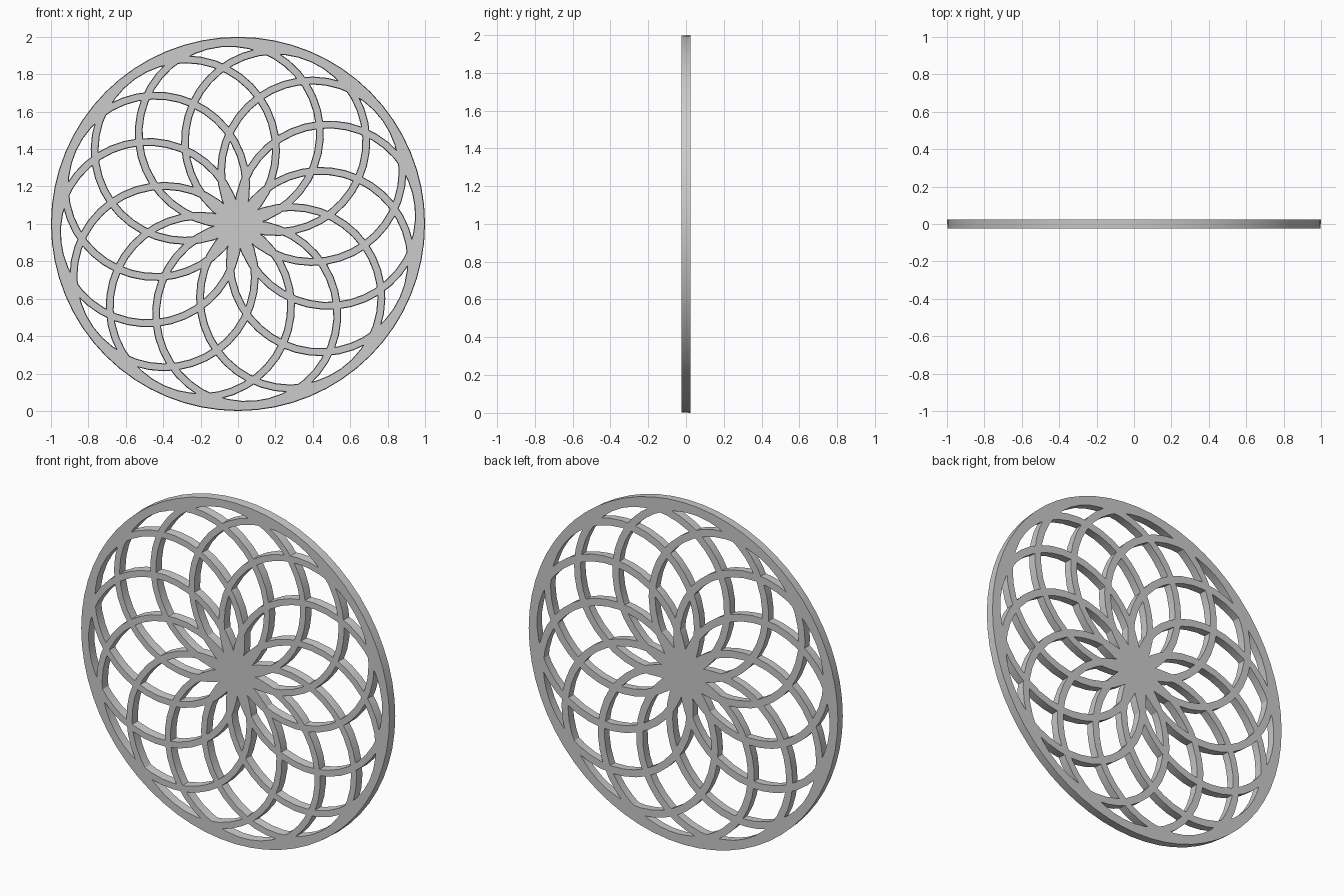
import bpy, bmesh
from math import sin, cos, pi, radians

if "Cube" in bpy.data.objects:
    bpy.data.objects.remove(bpy.data.objects["Cube"])

HALF = 0.025      # half thickness in y
COUNT = 12        # interlaced hoops
R_HOOP = 0.485    # hoops pass through the middle
TURN = radians(5.5)


def hoop(name, cx, cz, profile, sides, phase=0.0):
    """Closed ring in the xz plane; profile is a list of (radius, y)."""
    bm = bmesh.new()
    loops = []
    for i in range(sides):
        a = phase + 2 * pi * i / sides
        loops.append([bm.verts.new((cx + r * cos(a), y, cz + r * sin(a)))
                      for r, y in profile])
    n = len(profile)
    for i in range(sides):
        a, b = loops[i], loops[(i + 1) % sides]
        for j in range(n):
            k = (j + 1) % n
            bm.faces.new((a[j], a[k], b[k], b[j]))
    bmesh.ops.recalc_face_normals(bm, faces=bm.faces)
    me = bpy.data.meshes.new(name)
    bm.to_mesh(me)
    bm.free()
    ob = bpy.data.objects.new(name, me)
    bpy.context.collection.objects.link(ob)
    return ob


def band(inner, outer, taper):
    """Cross-section slightly narrower on the front face."""
    return [(inner + taper, -HALF), (outer - taper, -HALF),
            (outer, HALF), (inner, HALF)]


# outer rim
rosette = hoop("rosette_panel", 0, 1, band(0.95, 1.0, 0.003), 64)

# interlaced hoops merged into the rim
hoops = []
for i in range(COUNT):
    a = TURN + 2 * pi * i / COUNT
    hoops.append(hoop(f"hoop_{i + 1}", R_HOOP * cos(a), 1 + R_HOOP * sin(a),
                      band(R_HOOP - 0.021, R_HOOP + 0.021, 0.003), 40, a))

for h in hoops:
    m = rosette.modifiers.new("merge_" + h.name, 'BOOLEAN')
    m.operation = 'UNION'
    m.solver = 'MANIFOLD'
    m.object = h

# bake the union and discard the separate hoops
bpy.context.view_layer.update()
dg = bpy.context.evaluated_depsgraph_get()
merged = bpy.data.meshes.new_from_object(rosette.evaluated_get(dg))
rosette.modifiers.clear()
rosette.data = merged
for h in hoops:
    bpy.data.objects.remove(h, do_unlink=True)

# smooth curved walls, crisp front and back edges
bpy.ops.object.select_all(action='DESELECT')
rosette.select_set(True)
bpy.context.view_layer.objects.active = rosette
bpy.ops.object.shade_smooth_by_angle(angle=radians(30))
